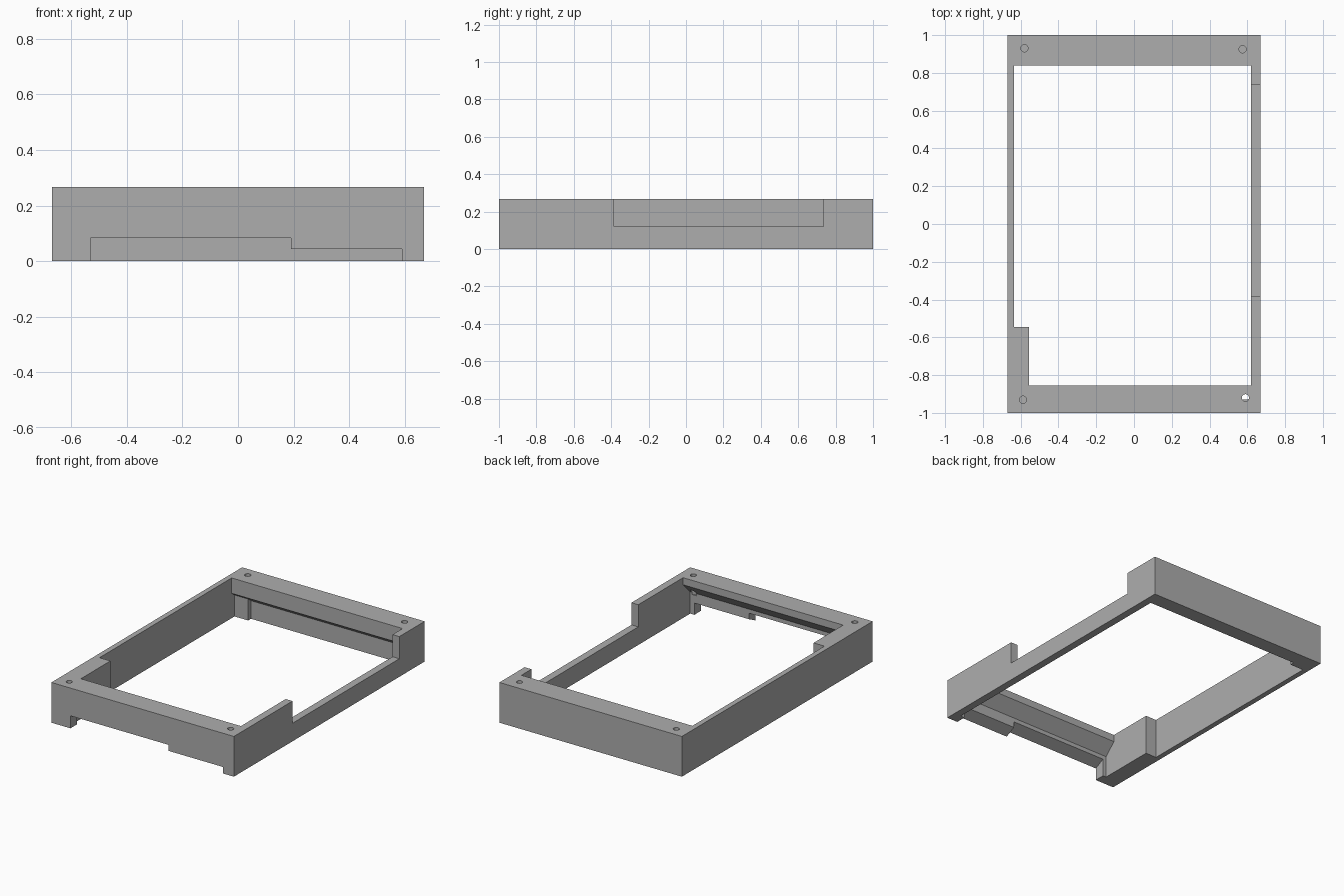
import bpy, bmesh, math
from mathutils import Vector

if "Cube" in bpy.data.objects:
    bpy.data.objects.remove(bpy.data.objects["Cube"])

H = 0.267           # frame height
LOW = -0.05         # cutters start below the floor
HIGH = 0.35         # and end above the top

grey = bpy.data.materials.new("plain_grey")
grey.diffuse_color = (0.42, 0.42, 0.42, 1)
grey.use_nodes = True
grey.node_tree.nodes["Principled BSDF"].inputs["Base Color"].default_value = grey.diffuse_color


def prism(name, profile, axis, a, b):
    """Extrude a 2D profile from a to b along x (y,z points), y (x,z) or z (x,y)."""
    place = {"x": lambda p, t: (t, p[0], p[1]),
             "y": lambda p, t: (p[0], t, p[1]),
             "z": lambda p, t: (p[0], p[1], t)}[axis]
    bm = bmesh.new()
    face = bm.faces.new([bm.verts.new(place(p, a)) for p in profile])
    ext = bmesh.ops.extrude_face_region(bm, geom=[face])
    shift = Vector(place((0, 0), b - a))
    verts = [g for g in ext["geom"] if isinstance(g, bmesh.types.BMVert)]
    bmesh.ops.translate(bm, vec=shift, verts=verts)
    bmesh.ops.recalc_face_normals(bm, faces=bm.faces)
    mesh = bpy.data.meshes.new(name)
    bm.to_mesh(mesh)
    bm.free()
    obj = bpy.data.objects.new(name, mesh)
    bpy.context.collection.objects.link(obj)
    return obj


def rect(x0, y0, x1, y1):
    return [(x0, y0), (x1, y0), (x1, y1), (x0, y1)]


def circle(x, y, r, n=24):
    return [(x + r * math.cos(2 * math.pi * i / n),
             y + r * math.sin(2 * math.pi * i / n)) for i in range(n)]


# Outer block
frame = prism("frame", rect(-0.67, -1, 0.67, 1), "z", 0, H)
frame.data.materials.append(grey)

cutters = [
    # Central opening, leaving a thick block in the front left corner
    prism("opening", [(-0.555, -0.855), (0.62, -0.855), (0.62, 0.84),
                      (-0.635, 0.84), (-0.635, -0.545), (-0.555, -0.545)],
          "z", LOW, HIGH),
    # Lowered part of the right wall
    prism("side_cut", rect(-0.385, 0.12, 0.735, HIGH), "x", 0.58, 0.75),
    # Sloped undercut inside the front bar
    prism("front_undercut", [(-0.8, 0.22), (-0.855, 0.22), (-0.93, 0.145),
                             (-0.93, LOW), (-0.8, LOW)], "x", -0.555, 0.62),
    # Shallow undercut inside the back bar, stepping around the left post
    prism("back_undercut", [(0.8, 0.165), (0.84, 0.165), (0.9, 0.12),
                            (0.9, LOW), (0.8, LOW)], "x", -0.535, 0.62),
    prism("back_post_undercut", [(0.8, 0.165), (0.84, 0.165), (0.87, 0.1425),
                                 (0.87, LOW), (0.8, LOW)], "x", -0.635, -0.5),
]

# Stepped slots under the front bar, rising inward
for i, (x0, x1, z) in enumerate([(-0.53, 0.19, 0.083), (0.15, 0.59, 0.043)]):
    cutters.append(prism(f"front_slot_{i}",
                         [(-1.07, LOW), (-1.07, z), (-1.0, z), (-0.93, z + 0.035),
                          (-0.88, z + 0.035), (-0.88, LOW)], "x", x0, x1))

# Blind screw holes
for i, (x, y) in enumerate([(-0.58, 0.93), (0.575, 0.925),
                            (-0.588, -0.93), (0.59, -0.92)]):
    cutters.append(prism(f"screw_hole_{i}", circle(x, y, 0.019), "z", 0.13, HIGH))

# Carve the frame and drop the cutters
bpy.context.view_layer.objects.active = frame
for c in cutters:
    mod = frame.modifiers.new(c.name, "BOOLEAN")
    mod.operation = "DIFFERENCE"
    mod.solver = "EXACT"
    mod.object = c
    bpy.ops.object.modifier_apply(modifier=mod.name)
    bpy.data.objects.remove(c)

# One colour, crisp flat faces
frame.data.materials.clear()
frame.data.materials.append(grey)
for p in frame.data.polygons:
    p.material_index = 0
    p.use_smooth = False
